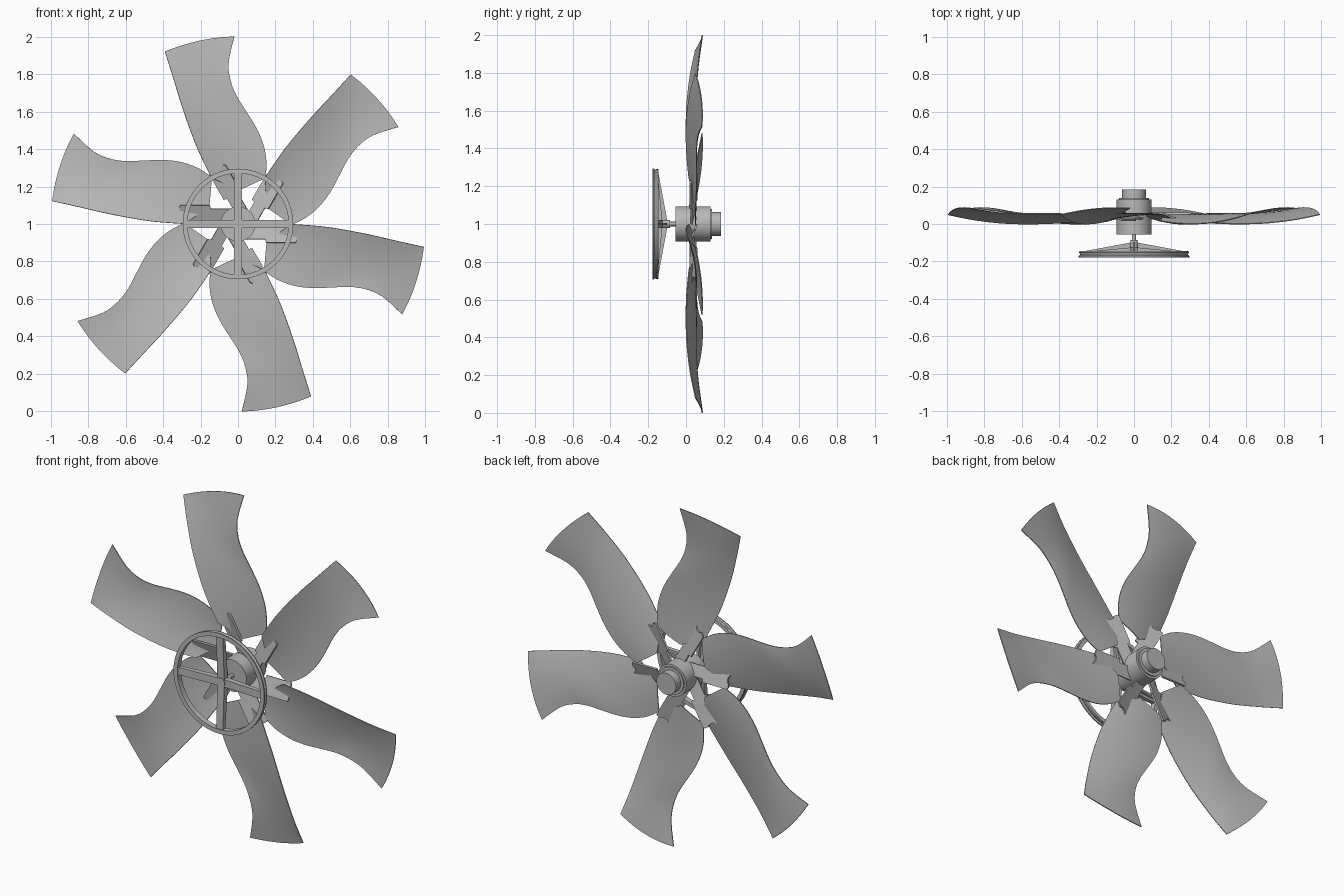
import bpy, bmesh, math
from mathutils import Matrix, Vector

if "Cube" in bpy.data.objects:
    bpy.data.objects.remove(bpy.data.objects["Cube"])

HUB = Vector((0, 0, 1))
grey = bpy.data.materials.new("metal_grey")
grey.diffuse_color = (0.48, 0.48, 0.48, 1)
grey.use_nodes = True
grey.node_tree.nodes["Principled BSDF"].inputs["Base Color"].default_value = grey.diffuse_color


def finish(name, bm, angle=0, smooth=35, thickness=0):
    """Turn a bmesh built around the hub axis (y) into a placed object."""
    bmesh.ops.recalc_face_normals(bm, faces=bm.faces)
    me = bpy.data.meshes.new(name)
    bm.to_mesh(me)
    bm.free()
    me.materials.append(grey)
    me.transform(Matrix.Translation(HUB) @ Matrix.Rotation(angle, 4, 'Y'))
    ob = bpy.data.objects.new(name, me)
    bpy.context.collection.objects.link(ob)
    bpy.ops.object.select_all(action='DESELECT')
    ob.select_set(True)
    bpy.context.view_layer.objects.active = ob
    if thickness:
        mod = ob.modifiers.new("thickness", 'SOLIDIFY')
        mod.thickness = thickness
        mod.offset = 0
        bpy.ops.object.modifier_apply(modifier=mod.name)
    bpy.ops.object.shade_smooth_by_angle(angle=math.radians(smooth))
    return ob


def lathe(name, profile, closed, n=48):
    """Revolve (radius, y) points around the y axis."""
    bm = bmesh.new()
    rings = []
    for r, y in profile:
        rings.append([bm.verts.new((r * math.cos(2 * math.pi * i / n), y,
                                    r * math.sin(2 * math.pi * i / n))) for i in range(n)])
    pairs = list(zip(rings, rings[1:]))
    if closed:
        pairs.append((rings[-1], rings[0]))
    for a, b in pairs:
        for i in range(n):
            j = (i + 1) % n
            bm.faces.new((a[i], a[j], b[j], b[i]))
    if not closed:
        bm.faces.new(rings[0])
        bm.faces.new(rings[-1])
    return finish(name, bm)


def prism(bm, bottom, top):
    """Close two matching outlines into a solid."""
    a = [bm.verts.new(p) for p in bottom]
    b = [bm.verts.new(p) for p in top]
    bm.faces.new(a)
    bm.faces.new(b)
    for i in range(len(a)):
        j = (i + 1) % len(a)
        bm.faces.new((a[i], a[j], b[j], b[i]))


def spline(pts, t):
    """Smooth curve through the points, t from 0 to 1."""
    s = t * (len(pts) - 1)
    i = min(int(s), len(pts) - 2)
    f = s - i
    p = [Vector(pts[max(0, min(len(pts) - 1, k))]) for k in (i - 1, i, i + 1, i + 2)]
    return 0.5 * (2 * p[1] + (p[2] - p[0]) * f
                  + (2 * p[0] - 5 * p[1] + 4 * p[2] - p[3]) * f * f
                  + (3 * p[1] - p[0] - 3 * p[2] + p[3]) * f ** 3)


# Motor hub with stepped rear, and the front shaft
lathe("hub", [(.093, -.055), (.093, .13), (.08, .13), (.08, .138),
              (.063, .138), (.063, .184)], False)
lathe("shaft", [(.012, -.12), (.012, -.05)], False, 24)

# Pulley: grooved rim, boss and four tapered spokes
lathe("pulley_rim", [(.27, -.178), (.295, -.178), (.295, -.171), (.289, -.165),
                     (.289, -.159), (.293, -.153), (.291, -.145), (.27, -.145)], True, 64)
lathe("pulley_boss", [(.028, -.165), (.028, -.13), (.02, -.13), (.02, -.085)], False, 32)
for k in range(4):
    bm = bmesh.new()
    side = [(.012, -.16), (.274, -.172), (.274, -.15), (.012, -.125)]
    prism(bm, [(r, y, -.022) for r, y in side], [(r, y, .022) for r, y in side])
    # raised rib down the back of the spoke
    rib = [(.012, -.13), (.27, -.155), (.27, -.146), (.012, -.098)]
    prism(bm, [(r, y, -.006) for r, y in rib], [(r, y, .006) for r, y in rib])
    finish("pulley_spoke", bm, k * math.pi / 2)

# Blade edges from root to tip (x, y, z about the hub)
TRAIL = [(-.142, .015, .247), (-.222, .002, .416), (-.293, .003, .61),
         (-.347, .022, .784), (-.39, .05, .92)]
LEAD = [(.147, .05, .245), (.152, .05, .33), (.137, .052, .42), (.1, .055, .51), (.045, .057, .6),
        (-.005, .056, .68), (-.038, .057, .76), (-.05, .066, .86), (-.02, .085, 1.0)]
ROWS, COLS = 24, 12


def blade(angle):
    bm = bmesh.new()
    grid = []
    for i in range(ROWS + 1):
        t = i / ROWS
        a, b = spline(TRAIL, t), spline(LEAD, t)
        row = []
        for j in range(COLS + 1):
            s = j / COLS
            p = a.lerp(b, s)
            bulge = 4 * s * (1 - s)
            p.y += .014 * bulge                                # camber
            p.z += .018 * bulge * t                            # rounded tip
            p.z -= .068 * (1 - abs(2 * s - 1)) * max(0, 1 - 3 * t)  # pointed root
            row.append(bm.verts.new(p))
        grid.append(row)
    for r0, r1 in zip(grid, grid[1:]):
        for j in range(COLS):
            bm.faces.new((r0[j], r0[j + 1], r1[j + 1], r1[j]))
    finish("blade", bm, angle, 40, .005)


# Bracket outline (distance from hub, sideways offset), with a notched outer end
notch = [(.312 - .012 * math.sin(math.pi * k / 6), .05 + .02 * math.cos(math.pi * k / 6))
         for k in range(7)]
BRACKET = [(.04, .082), (.145, .082), (.15, .1), (.305, .1), (.312, .092)] + notch + \
          [(.312, .008), (.305, .0), (.15, .0), (.145, .018), (.04, .018)]


def bracket(angle):
    """Pitched plate crossing the blade root: front along one edge, rear along the other."""
    bm = bmesh.new()

    def layer(d):
        return [(-u, .056 - .34 * v + .95 * d, v + .32 * d) for u, v in BRACKET]
    prism(bm, layer(-.005), layer(.005))
    finish("blade_bracket", bm, angle, 30)


# Six blades and their brackets around the hub
for k in range(6):
    blade(k * math.pi / 3)
    bracket(k * math.pi / 3)
